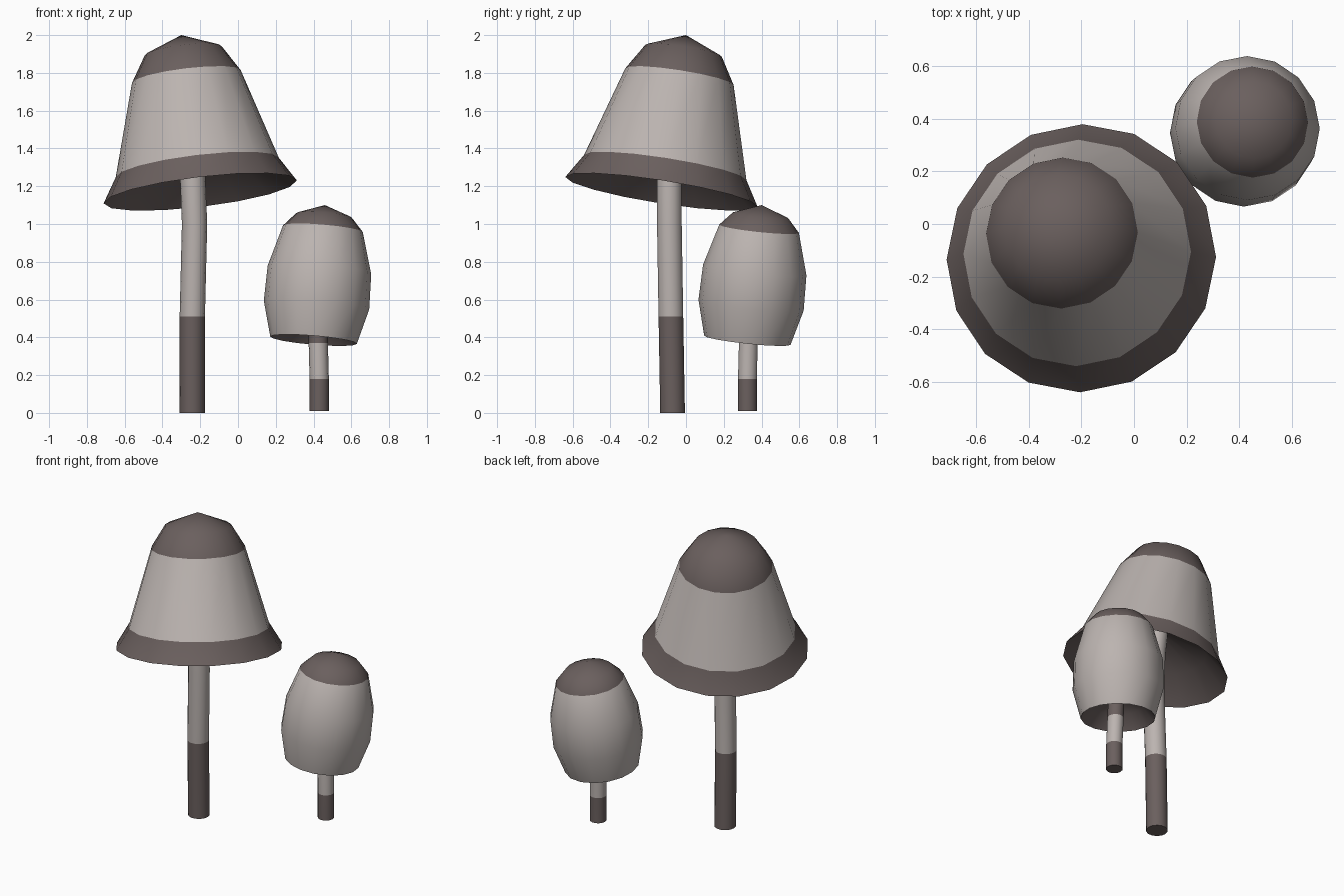
import bpy, bmesh, math
from mathutils import Vector, Matrix

if "Cube" in bpy.data.objects:
    bpy.data.objects.remove(bpy.data.objects["Cube"])


def material(name, rgb):
    m = bpy.data.materials.new(name)
    m.diffuse_color = (*rgb, 1)
    m.use_nodes = True
    m.node_tree.nodes["Principled BSDF"].inputs["Base Color"].default_value = m.diffuse_color
    return m


PALE = material("pale beige", (0.50, 0.455, 0.435))
DARK = material("dark brown", (0.145, 0.116, 0.112))


def lathe(name, rings, dark_spans, sides):
    """Skin a list of (centre, radius, rotation) rings; radius 0 makes a tip.
    Spans whose index is in dark_spans are dark."""
    bm = bmesh.new()
    loops = []
    for centre, radius, rot in rings:
        c = Vector(centre)
        if radius == 0:
            loops.append([bm.verts.new(c)])
            continue
        loops.append([bm.verts.new(c + rot @ Vector((radius * math.cos(a), radius * math.sin(a), 0)))
                      for a in (2 * math.pi * i / sides for i in range(sides))])
    for s, (a, b) in enumerate(zip(loops, loops[1:])):
        for i in range(sides):
            j = (i + 1) % sides
            if len(a) == 1:
                vs = (a[0], b[j], b[i])
            elif len(b) == 1:
                vs = (a[i], a[j], b[0])
            else:
                vs = (a[i], a[j], b[j], b[i])
            f = bm.faces.new(vs)
            f.smooth = True
            f.material_index = 1 if s in dark_spans else 0
    bmesh.ops.recalc_face_normals(bm, faces=bm.faces)
    me = bpy.data.meshes.new(name)
    bm.to_mesh(me)
    bm.free()
    me.materials.append(PALE)
    me.materials.append(DARK)
    me.set_sharp_from_angle(angle=math.radians(60))
    ob = bpy.data.objects.new(name, me)
    bpy.context.collection.objects.link(ob)
    return ob


def cap(name, base, tip, profile, dark_spans):
    """Tilted cap: profile is (radius, height along axis 0..1)."""
    base, tip = Vector(base), Vector(tip)
    rot = Vector((0, 0, 1)).rotation_difference(tip - base).to_matrix()
    rings = [(base.lerp(tip, t), r, rot) for r, t in profile]
    return lathe(name, rings, dark_spans, 16)


def stem(name, path, radius, dark_spans):
    rot = Matrix.Identity(3)
    rings = [(path[0], 0, rot)] + [(p, radius, rot) for p in path] + [(path[-1], 0, rot)]
    return lathe(name, rings, dark_spans, 14)


# Large bell cap: dark concave underside, dark flared rim, pale side, dark crown
cap("large_cap", (-0.20, -0.13, 1.17), (-0.30, 0.0, 2.0),
    [(0, 0.30), (0.07, 0.29), (0.35, 0.17), (0.515, 0),
     (0.435, 0.155), (0.29, 0.735), (0.205, 0.90), (0, 1)],
    {0, 1, 2, 3, 5, 6})

# Small barrel cap: dark concave underside, pale side, dark crown
cap("small_cap", (0.40, 0.325, 0.385), (0.46, 0.40, 1.10),
    [(0, 0.20), (0.05, 0.19), (0.16, 0.12), (0.23, 0),
     (0.28, 0.26), (0.275, 0.52), (0.212, 0.825), (0.147, 0.925), (0, 1)],
    {0, 1, 2, 6, 7})

# Stems with dark lower sections
stem("large_stem", [(-0.243, -0.071, 0), (-0.242, -0.08, 0.51), (-0.23, -0.088, 1.0),
                    (-0.24, -0.088, 1.25), (-0.25, -0.07, 1.44)], 0.067, {0, 1})
stem("small_stem", [(0.43, 0.325, 0.01), (0.43, 0.325, 0.18),
                    (0.425, 0.33, 0.37), (0.425, 0.34, 0.54)], 0.051, {0, 1, 3})
